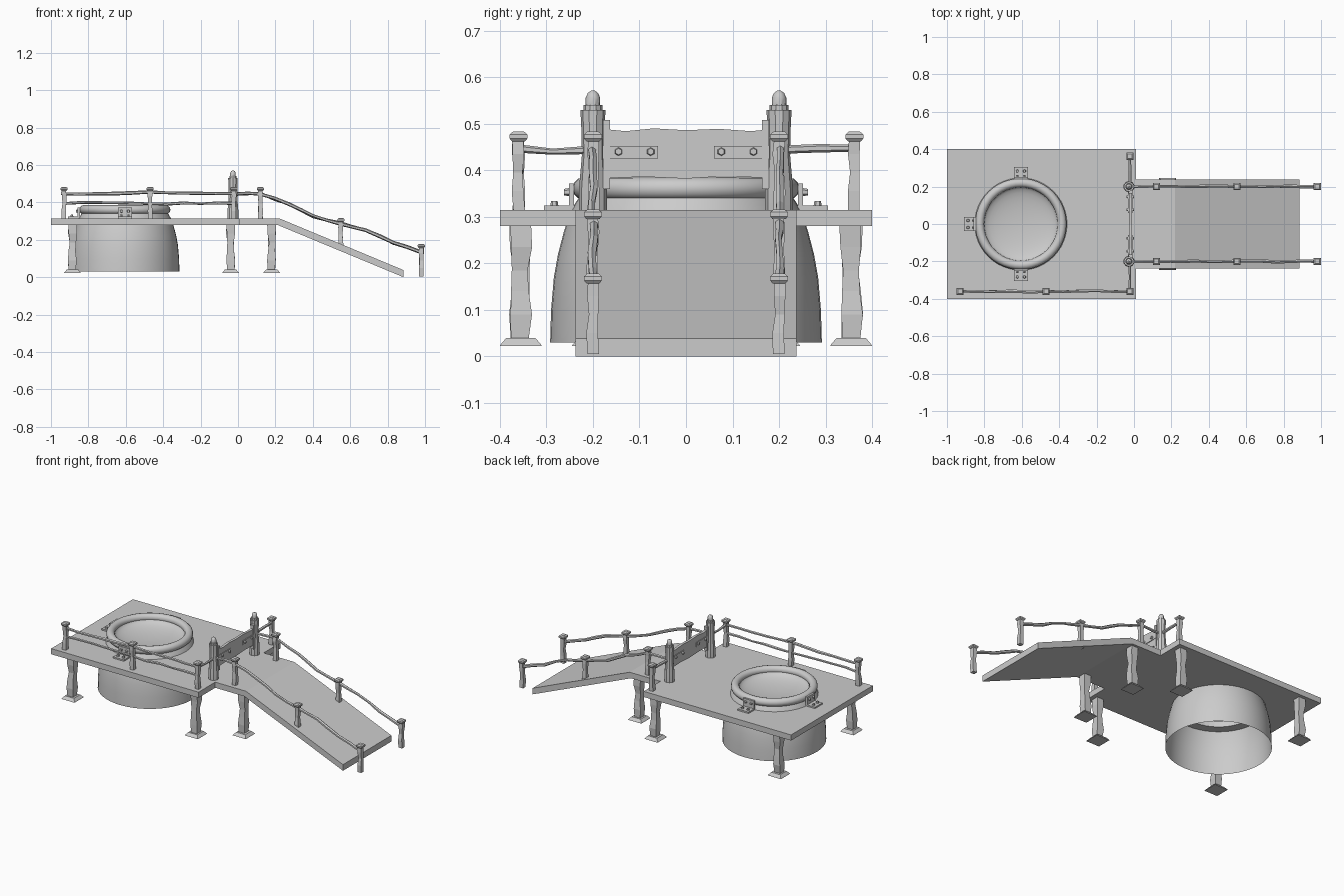
import bpy, bmesh, math, random
from mathutils import Vector

if "Cube" in bpy.data.objects:
    bpy.data.objects.remove(bpy.data.objects["Cube"])
random.seed(4)
CX = -0.605  # well centre


def finish(name, bm, smooth=None):
    bmesh.ops.recalc_face_normals(bm, faces=bm.faces)
    me = bpy.data.meshes.new(name)
    bm.to_mesh(me)
    bm.free()
    ob = bpy.data.objects.new(name, me)
    bpy.context.collection.objects.link(ob)
    if smooth:
        bpy.ops.object.select_all(action='DESELECT')
        ob.select_set(True)
        bpy.context.view_layer.objects.active = ob
        bpy.ops.object.shade_smooth_by_angle(angle=math.radians(smooth))
    return ob


def tube(name, pts, radii, n=4, smooth=None):
    """Faceted loft along a path; n=4 gives a square bar of half width r."""
    bm = bmesh.new()
    pts = [Vector(p) for p in pts]
    k = math.sqrt(2) if n == 4 else 1
    rings = []
    for i, p in enumerate(pts):
        d = (pts[min(i + 1, len(pts) - 1)] - pts[max(i - 1, 0)]).normalized()
        if abs(d.z) > 0.9:
            s, u = Vector((1, 0, 0)), Vector((0, 1, 0))
        else:
            s = d.cross(Vector((0, 0, 1))).normalized()
            u = s.cross(d)
        rings.append([bm.verts.new(p + k * radii[i] * (
            s * math.cos(2 * math.pi * (j + .5) / n) + u * math.sin(2 * math.pi * (j + .5) / n)))
            for j in range(n)])
    for a, b in zip(rings, rings[1:]):
        for j in range(n):
            bm.faces.new((a[j], a[(j + 1) % n], b[(j + 1) % n], b[j]))
    bm.faces.new(rings[0])
    bm.faces.new(rings[-1])
    return finish(name, bm, smooth)


def prism(name, poly, axis, a, b):
    """Extrude a 2D outline along x (yz outline) or y (xz outline)."""
    bm = bmesh.new()
    put = (lambda p, t: (t, *p)) if axis == 'x' else (lambda p, t: (p[0], t, p[1]))
    lo, hi = ([bm.verts.new(put(p, t)) for p in poly] for t in (a, b))
    n = len(poly)
    bm.faces.new(lo)
    bm.faces.new(hi)
    for i in range(n):
        bm.faces.new((lo[i], lo[(i + 1) % n], hi[(i + 1) % n], hi[i]))
    return finish(name, bm)


def box(name, x, y, z):
    return prism(name, [(x[0], z[0]), (x[1], z[0]), (x[1], z[1]), (x[0], z[1])], 'y', *y)


def lathe(name, prof, closed=False, n=48):
    bm = bmesh.new()
    rings = [[bm.verts.new((CX + r * math.cos(2 * math.pi * j / n), r * math.sin(2 * math.pi * j / n), z))
              for j in range(n)] for r, z in prof]
    if closed:
        rings.append(rings[0])
    for a, b in zip(rings, rings[1:]):
        for j in range(n):
            bm.faces.new((a[j], a[(j + 1) % n], b[(j + 1) % n], b[j]))
    if prof[-1][0] < .01:
        bm.faces.new(rings[-1])
    return finish(name, bm, 40)


def jit(a):
    return random.uniform(-a, a)


# deck with a round opening, and ramp
deck = box("deck", (-1, .01), (-.4, .4), (.28, .315))
cutter = tube("deck_cutter", [(CX, 0, .2), (CX, 0, .4)], [.205, .205], 48)
cutter.hide_render = True
cutter.hide_set(True)
cut = deck.modifiers.new("opening", 'BOOLEAN')
cut.operation, cut.object, cut.solver = 'DIFFERENCE', cutter, 'EXACT'
dg = bpy.context.evaluated_depsgraph_get()
deck.data = bpy.data.meshes.new_from_object(deck.evaluated_get(dg))
deck.modifiers.clear()
bpy.data.objects.remove(cutter)
prism("ramp", [(.01, .28), (.21, .28), (.885, 0), (.885, .038), (.22, .315), (.01, .315)],
      'y', -.237, .237)

# round well: shell, rim ring and shallow dish
lathe("well_shell", [(.292, .03), (.29, .1), (.284, .17), (.275, .22), (.262, .27),
                     (.247, .315), (.228, .345)])
lathe("well_ring", [(.22 + .024 * math.cos(t * math.pi / 6), .361 + .024 * math.sin(t * math.pi / 6))
                    for t in range(12)], True)
lathe("well_dish", [(.2 * math.cos(t), .36 - .045 * math.sin(t))
                    for t in [i * math.pi / 16 for i in range(8)]] + [(.004, .315)])

# angle brackets holding the ring
for i, a in enumerate((90, 180, 270)):
    c, s = math.cos(math.radians(a)), math.sin(math.radians(a))

    def at(r, t, z):
        return (CX + c * r - s * t, s * r + c * t, z)

    def block(name, r, t, z):
        p, q = at(r[0], t[0], z[0]), at(r[1], t[1], z[1])
        box(name, *[tuple(sorted((p[k], q[k]))) for k in range(3)])
    block("bracket_base_%d" % i, (.24, .305), (-.037, .037), (.315, .324))
    block("bracket_plate_%d" % i, (.241, .252), (-.037, .037), (.32, .372))
    for t in (-.019, .019):
        tube("bracket_base_bolt", [at(.283, t, .322), at(.283, t, .334)], [.009, .007], 6)
        tube("bracket_plate_bolt", [at(.25, t, .353), at(.262, t, .353)], [.009, .007], 6)

# wavy legs on square feet
for x, y in ((-.885, .355), (-.04, .355), (.18, .2)):
    for s in (-1, 1):
        zs = (.035, .09, .14, .185, .235, .29)
        ws = (.019, .023, .019, .017, .022, .023)
        tube("leg", [(x + jit(.003), s * y + jit(.003), z) for z in zs], ws)
        tube("foot", [(x, s * y, z) for z in (.022, .026, .04)], (.045, .043, .031))


def post(x, y, z):
    """Carved rail post with a slanted-edge cap; z is its foot."""
    tube("rail_post", [(x + jit(.002), y + jit(.002), z + h) for h in (-.005, .04, .08, .12, .15)],
         (.0125, .0125, .010, .0125, .012))
    tube("post_cap", [(x, y, z + h) for h in (.147, .153, .162, .168)], (.014, .019, .019, .012))


def rail(name, pts, r=.009):
    """Wobbly branch-like rail through the given points."""
    out = []
    for a, b in zip(pts, pts[1:]):
        a, b = Vector(a), Vector(b)
        n = max(2, round((b - a).length / .09))
        out += [a.lerp(b, i / n) + Vector((0, jit(.003), jit(.004))) for i in range(n)]
    out.append(Vector(pts[-1]))
    tube(name, out, [r + jit(.0015) for _ in out], 6)


# front fence with two rails
for x in (-.93, -.47, -.022):
    post(x, -.36, .315)
rail("front_top_rail", [(-.945, -.36, .447), (-.47, -.36, .452), (-.01, -.36, .447)])
rail("front_low_rail", [(-.93, -.36, .397), (-.47, -.36, .393), (-.022, -.36, .395)], .007)
post(-.022, .362, .315)

for s in (-1, 1):
    # short side rail and ramp handrail
    rail("side_rail", [(-.022, s * .37, .444), (-.022, s * .2, .444)], .008)
    for x, z in ((.12, .315), (.55, .148), (.98, .01)):
        post(x, s * .2, z)
    rail("ramp_rail", [(-.022, s * .2, .445), (.12, s * .2, .447), (.27, s * .2, .392),
                       (.4, s * .2, .327), (.55, s * .2, .285), (.68, s * .2, .255),
                       (.83, s * .2, .185), (.98, s * .2, .133)])
    # gate pillar with collar and rounded top
    zs = (.31, .36, .43, .49, .53, .53, .54, .54, .556, .566, .571)
    rs = (.03, .03, .024, .025, .027, .02, .02, .0155, .0155, .011, .004)
    tube("gate_pillar", [(-.027, s * .2, z) for z in zs], rs, 10, 35)
    # gate end post, strap and bolts
    a, b = sorted((s * .163, s * .178))
    box("gate_end", (-.03, -.008), (a, b), (.36, .508))
    a, b = sorted((s * .06, s * .18))
    box("gate_strap", (-.031, -.007), (a, b), (.425, .452))
    for y in (.076, .145):
        tube("strap_bolt", [(-.039, s * y, .44), (-.033, s * y, .44), (-.005, s * y, .44),
                            (.001, s * y, .44)], (.007, .009, .009, .007), 6)

# gate board with uneven top and bottom edges
top = [(.17, .487), (.14, .484), (.07, .489), (0, .486), (-.07, .490), (-.13, .484), (-.17, .488)]
bottom = [(-.17, .383), (-.09, .386), (0, .382), (.08, .387), (.17, .384)]
prism("gate_board", top + bottom, 'x', -.027, -.011)
